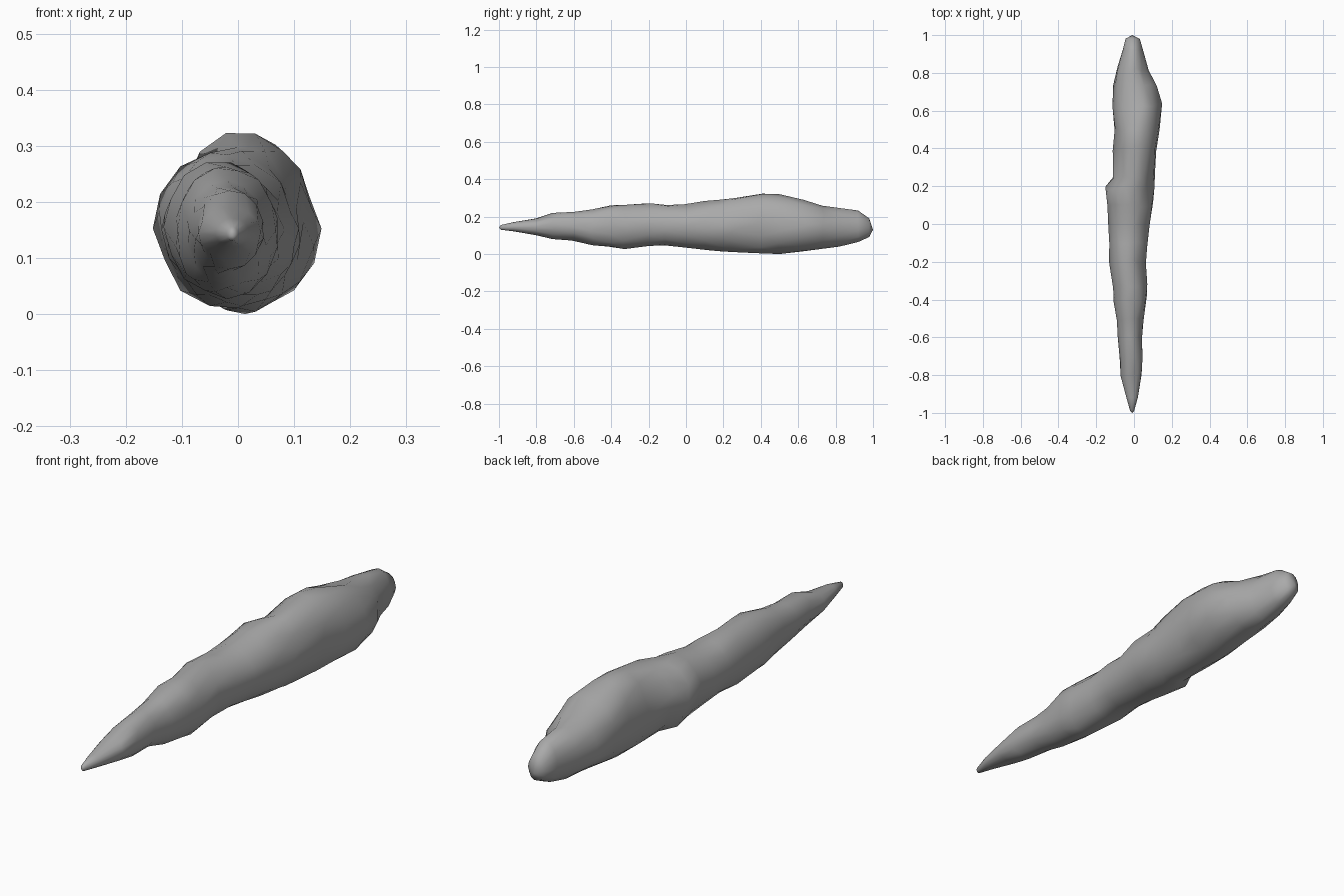
import bpy
import bmesh
import math
from mathutils import Vector, noise

# Remove the default cube
cube = bpy.data.objects.get("Cube")
if cube:
    bpy.data.objects.remove(cube, do_unlink=True)

SIDES = 14

# Outline of the spike along its length: y, x min, x max, z min, z max
SECTIONS = [
    (-.99, -.02, .0, .13, .155),
    (-.92, -.04, .02, .12, .17),
    (-.8, -.07, .04, .1, .19),
    (-.71, -.075, .045, .08, .22),
    (-.6, -.085, .04, .07, .225),
    (-.5, -.09, .05, .05, .24),
    (-.4, -.11, .07, .04, .26),
    (-.33, -.11, .07, .03, .26),
    (-.2, -.13, .06, .04, .27),
    (-.1, -.13, .07, .04, .265),
    (0, -.135, .08, .035, .265),
    (.1, -.14, .1, .025, .28),
    (.19, -.148, .105, .015, .29),
    (.25, -.11, .11, .015, .3),
    (.4, -.11, .12, .005, .322),
    (.5, -.11, .135, 0, .315),
    (.62, -.11, .145, .015, .29),
    (.73, -.11, .12, .03, .255),
    (.82, -.09, .075, .04, .245),
    (.92, -.06, .05, .06, .23),
    (.98, -.045, .03, .09, .19),
]


def make_material(name, colour):
    mat = bpy.data.materials.new(name)
    mat.use_nodes = True
    mat.diffuse_color = colour
    mat.node_tree.nodes["Principled BSDF"].inputs["Base Color"].default_value = colour
    return mat


def rock_ring(bm, section, shift):
    """Add one rounded, slightly chipped cross-section."""
    y, left, right, low, high = section
    cx, cz = (left + right) / 2, (low + high) / 2
    ring = []
    for i in range(SIDES):
        a = math.tau * (i + shift) / SIDES
        c, s = math.cos(a), math.sin(a)
        # chips only cut inwards, so the outline stays put
        chip = noise.noise(Vector((c * 1.8, y * 6, s * 1.8)))
        r = 1.03 - 0.16 * max(0, chip)
        x = cx + (right - left) / 2 * c * r
        z = cz + (high - low) / 2 * s * r
        along = 0.025 * noise.noise(Vector((c * 2 + 9, y * 4, s * 2)))
        if abs(y) > 0.9:
            along = 0
        ring.append(bm.verts.new((x, y + along, max(0, z))))
    return ring


def cap(bm, ring, point):
    tip = bm.verts.new(point)
    for i in range(SIDES):
        bm.faces.new((ring[i], ring[(i + 1) % SIDES], tip))


# Spike body: rings lofted with triangles, staggered for a rough look
bm = bmesh.new()
rings = [rock_ring(bm, sec, 0.5 * (k % 2)) for k, sec in enumerate(SECTIONS)]
for k in range(len(rings) - 1):
    a, b = rings[k], rings[k + 1]
    for i in range(SIDES):
        j = (i + 1) % SIDES
        if k % 2 == 0:
            bm.faces.new((a[i], b[i], a[j]))
            bm.faces.new((b[i], b[j], a[j]))
        else:
            bm.faces.new((a[i], b[j], a[j]))
            bm.faces.new((a[i], b[i], b[j]))
cap(bm, rings[0], (-.01, -1, .14))
cap(bm, rings[-1], (-.01, 1, .13))
bmesh.ops.recalc_face_normals(bm, faces=bm.faces)

mesh = bpy.data.meshes.new("stone_spike")
bm.to_mesh(mesh)
bm.free()
spike = bpy.data.objects.new("stone_spike", mesh)
bpy.context.collection.objects.link(spike)
mesh.materials.append(make_material("grey stone", (.4, .4, .4, 1)))

# Smooth shading with the sharpest chips kept crisp
bpy.context.view_layer.objects.active = spike
spike.select_set(True)
bpy.ops.object.shade_smooth_by_angle(angle=math.radians(60))
